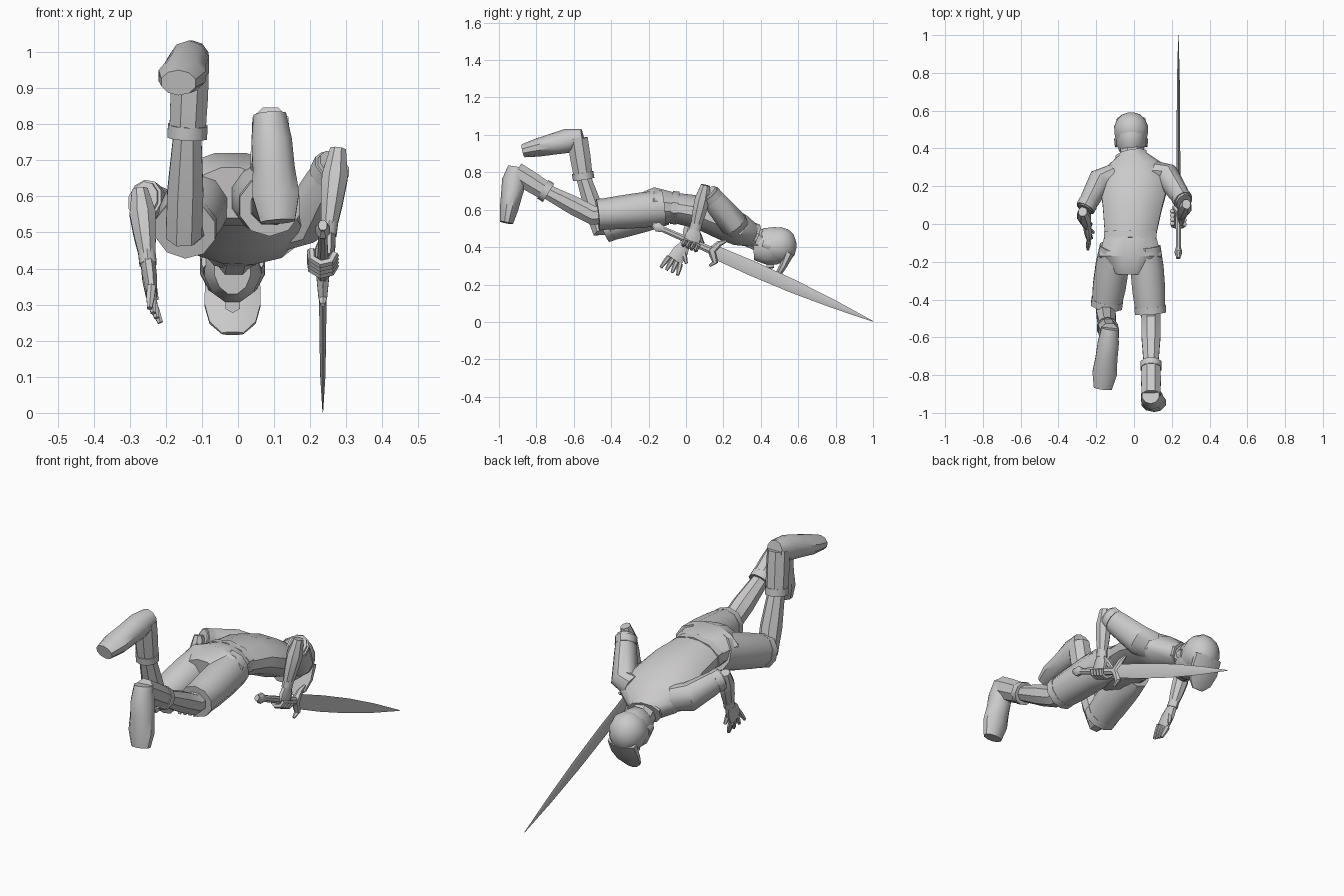
import bpy
import bmesh
from math import sin, cos, pi, radians
from mathutils import Vector

default_cube = bpy.data.objects.get("Cube")
if default_cube:
    bpy.data.objects.remove(default_cube, do_unlink=True)

clay = bpy.data.materials.new("warm grey")
clay.use_nodes = True
grey = (0.6, 0.59, 0.59, 1)
clay.diffuse_color = grey
clay.node_tree.nodes["Principled BSDF"].inputs["Base Color"].default_value = grey

parts = []
X_AXIS = Vector((1, 0, 0))


def at(x, y, z):
    return Vector((x, y, z))


def chain(name, points, widths, depths=None, sides=8, side_axis=X_AXIS, diamond=False):
    """Skin a closed tube along the points, with a half width and half depth at each."""
    depths = depths or widths
    offset = 0 if diamond else pi / sides
    grow = 1 if diamond else 1 / cos(offset)
    builder = bmesh.new()
    loops = []
    for index, (centre, width, depth) in enumerate(zip(points, widths, depths)):
        before = points[max(index - 1, 0)]
        after = points[min(index + 1, len(points) - 1)]
        tangent = (after - before).normalized()
        across = (side_axis - tangent * side_axis.dot(tangent)).normalized()
        outward = tangent.cross(across)
        loop = []
        for step in range(sides):
            angle = 2 * pi * step / sides + offset
            shift = across * cos(angle) * width + outward * sin(angle) * depth
            loop.append(builder.verts.new(centre + shift * grow))
        loops.append(loop)
    for lower, upper in zip(loops, loops[1:]):
        for step in range(sides):
            following = (step + 1) % sides
            builder.faces.new((lower[step], lower[following], upper[following], upper[step]))
    builder.faces.new(loops[0])
    builder.faces.new(loops[-1])
    bmesh.ops.recalc_face_normals(builder, faces=builder.faces)
    mesh = bpy.data.meshes.new(name)
    builder.to_mesh(mesh)
    builder.free()
    mesh.materials.append(clay)
    part = bpy.data.objects.new(name, mesh)
    bpy.context.scene.collection.objects.link(part)
    parts.append(part)


def tube(name, start, end, widths, depths=None, **options):
    """Straight chain with evenly spaced sections."""
    last = len(widths) - 1
    points = [start.lerp(end, index / last) for index in range(last + 1)]
    chain(name, points, widths, depths, **options)


def cuff(name, start, end, where, width, depth):
    """Short raised band part of the way along a limb."""
    middle = start.lerp(end, where)
    half_length = (end - start).normalized() * .018
    tube(name, middle - half_length, middle + half_length, [width, width], [depth, depth], sides=10)


# Joints of the body
hips = at(-.02, -.26, .61)
seat = at(-.02, -.17, .62)
waist = at(-.02, -.06, .61)
belly = at(-.01, .08, .585)
chest = at(0, .21, .53)
collarbone = at(0, .29, .49)
nape = at(-.015, .36, .46)
chin = at(-.015, .36, .4)
crown = at(-.015, .59, .415)

# Shirt, belt, shorts seat and collar
chain("shirt", [waist, belly, chest, collarbone, nape],
      [.135, .155, .18, .165, .08], [.08, .09, .095, .085, .06], sides=12)
chain("shorts_seat", [waist, seat, hips], [.135, .165, .1], [.08, .1, .07], sides=12)
cuff("belt", waist, seat, 0, .14, .084)
cuff("collar", collarbone, nape, .9, .083, .065)

# Neck, head, rounded cap and face
tube("neck", collarbone, at(-.015, .42, .42), [.06, .06])
tube("head", chin, chin.lerp(crown, .8), [.05, .078, .08, .07], [.07, .097, .1, .07], sides=12)
dome = [0, .25, .5, .75, .92, 1]
chain("cap", [chin.lerp(crown, .35 + .65 * step) for step in dome],
      [.08, .088, .09, .074, .05, .015], [.08, .094, .097, .082, .055, .015], sides=12)
brim_edge = at(-.015, .47, .22)
chain("cap_brim", [at(-.015, .55, .37), at(-.015, .52, .3), at(-.015, .49, .25), brim_edge],
      [.076, .078, .064, .03], [.03, .02, .015, .008])
tube("nose", at(-.015, .47, .3), at(-.015, .43, .3), [.01, .02], sides=6)
for label, ear_x in ("left_ear", .065), ("right_ear", -.095):
    tube(label, at(ear_x, .41, .42), at(ear_x, .45, .41), [.006, .01], [.016, .022], sides=6)

# Joints of the limbs on each side
left_arm = at(.18, .25, .53), at(.275, .1, .71), at(.25, .05, .5), at(.25, .03, .43)
right_arm = at(-.18, .23, .53), at(-.27, .06, .6), at(-.25, 0, .42), at(-.24, -.06, .33)
left_leg = at(.06, -.12, .61), at(.09, -.5, .57), at(.09, -.75, .7), at(.09, -.91, .8), at(.11, -.96, .53)
right_leg = (at(-.1, -.12, .61), at(-.15, -.46, .5), at(-.14, -.55, .78),
             at(-.13, -.58, .98), at(-.165, -.87, .915))

# Arms: short sleeve, forearm, wrist and palm
for side, (shoulder, elbow, wrist, knuckles) in ("left", left_arm), ("right", right_arm):
    inner = shoulder.lerp(collarbone, .4)
    sleeve_end = shoulder.lerp(elbow, .9)
    chain(side + "_sleeve", [inner, shoulder, shoulder.lerp(elbow, .6), sleeve_end],
          [.06, .062, .05, .04], [.07, .072, .06, .05], sides=10)
    cuff(side + "_sleeve_cuff", shoulder, elbow, .78, .05, .057)
    tube(side + "_forearm", elbow.lerp(wrist, -.1), wrist, [.022, .036, .03, .02], [.025, .04, .036, .025])
    cuff(side + "_wrist_band", elbow, wrist, .95, .024, .03)
    tube(side + "_palm", wrist, knuckles, [.02, .02, .015], [.025, .042, .042])

# Legs: shorts leg with hem, bare leg and boot
for side, (hip, knee, ankle, heel, toe) in ("left", left_leg), ("right", right_leg):
    tube(side + "_shorts_leg", hip, hip.lerp(knee, .92), [.08, .088, .087, .078], [.09, .09, .085, .077], sides=10)
    cuff(side + "_shorts_hem", hip, knee, .88, .083, .08)
    chain(side + "_leg", [hip.lerp(knee, .8), knee, knee.lerp(ankle, .4), ankle], [.055, .05, .05, .038])
    tube(side + "_boot_shaft", ankle, heel, [.05, .052, .05], [.05, .055, .055])
    cuff(side + "_boot_cuff", ankle, heel, 0, .055, .055)
    tube(side + "_boot_foot", heel.lerp(toe, -.1), toe,
         [.045, .056, .058, .065, .048], [.045, .062, .054, .047, .034], sides=10)

# Open right hand with fanned fingers
right_wrist, right_knuckles = right_arm[2:]
for number in range(4):
    fan = number / 3 - .5
    root = right_knuckles + at(0, fan * .06, -fan * .04)
    fingertip = root + at(.01 + fan * .03, fan * .03 - .03, -.06)
    tube("right_finger", root, fingertip, [.012, .011, .007], sides=6)
thumb_root = right_wrist.lerp(right_knuckles, .3)
tube("right_thumb", thumb_root, thumb_root + at(.02, .02, -.08), [.013, .012, .007], sides=6)

# Sword: blade, grip, pommel and hooked guard
tip = at(.235, 1, .003)
pommel = at(.235, -.18, .52)
guard = tip.lerp(pommel, .73)
along = (tip - pommel).normalized()
below = X_AXIS.cross(along) * -1
tube("blade", guard, tip, [.01, .01, .009, .007, .001], [.036, .04, .036, .023, .002],
     sides=4, diamond=True)
tube("grip", guard, pommel, [.016, .014, .012], [.02, .017, .015])
tube("pommel", tip.lerp(pommel, .95), pommel, [.012, .02, .008], [.016, .026, .01])
hook = [guard + along * forward + below * drop
        for forward, drop in ((.02, .08), (.04, .05), (0, 0), (.02, -.05), (.05, -.08))]
chain("guard", hook, [.006, .012, .018, .012, .006], [.006, .014, .024, .014, .006], sides=6)

# Left fist closed round the grip
fist = tip.lerp(pommel, .82)
for number in range(4):
    knuckle = fist + along * (number - 1.5) * .024
    turns = [radians(50 * step) for step in range(5)]
    curl = [knuckle + X_AXIS * cos(turn) * .034 + below * sin(turn) * .032 for turn in turns]
    chain("left_finger", curl, [.011] * 5, sides=6, side_axis=along)
thumb_root = left_arm[2]
tube("left_thumb", thumb_root, thumb_root + at(-.04, .04, -.08), [.014, .013, .008], sides=6)

# Shading keeps the facets crisp
bpy.ops.object.select_all(action="DESELECT")
for part in parts:
    part.select_set(True)
bpy.context.view_layer.objects.active = parts[0]
bpy.ops.object.shade_smooth_by_angle(angle=radians(38))
